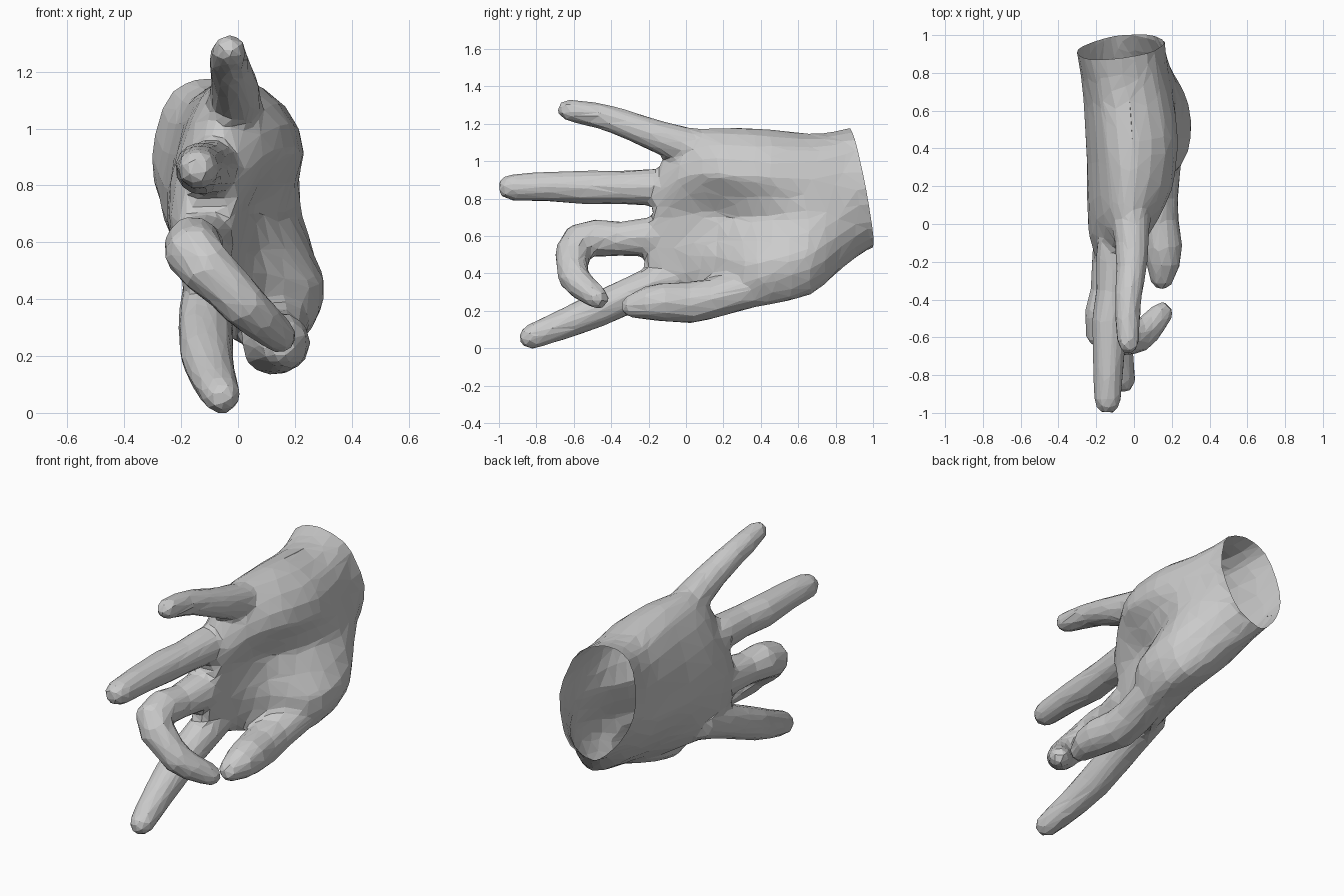
import bpy, bmesh
from mathutils import Vector
from math import cos, sin, pi

if "Cube" in bpy.data.objects:
    bpy.data.objects.remove(bpy.data.objects["Cube"])


def midpoints(pts, closed=False):
    """Insert a smooth spline midpoint between neighbouring points."""
    n, out = len(pts), []
    for i in range(n if closed else n - 1):
        at = (lambda k: pts[k % n]) if closed else (lambda k: pts[min(max(k, 0), n - 1)])
        out += [pts[i], (at(i) + at(i + 1)) * 0.5625 - (at(i - 1) + at(i + 2)) * 0.0625]
    return out if closed else out + [pts[-1]]


def loft(name, rings):
    """Skin a closed solid over equal-length rings."""
    bm = bmesh.new()
    vs = [[bm.verts.new(p) for p in r] for r in rings]
    n = len(rings[0])
    for a, b in zip(vs, vs[1:]):
        for i in range(n):
            j = (i + 1) % n
            bm.faces.new((a[i], a[j], b[j], b[i]))
    bm.faces.new(vs[0])
    bm.faces.new(vs[-1])
    bmesh.ops.recalc_face_normals(bm, faces=bm.faces)
    mesh = bpy.data.meshes.new(name)
    bm.to_mesh(mesh)
    bm.free()
    ob = bpy.data.objects.new(name, mesh)
    bpy.context.collection.objects.link(ob)
    return ob


def finger(name, path, sides=10):
    """Tube along (x, y, z, radius) points with a rounded tip."""
    pts = [Vector(p[:3]) for p in path]
    rad = [p[3] * 1.03 for p in path]
    d, r = (pts[-1] - pts[-2]).normalized(), rad[-1]
    tip = pts[-1]
    for along, scale in ((0.6, 0.85), (1.08, 0.42)):
        pts.append(tip + d * r * along)
        rad.append(r * scale)
    rings, u = [], Vector((1, 0, 0))
    for i, p in enumerate(pts):
        t = (pts[min(i + 1, len(pts) - 1)] - p).normalized() + (p - pts[max(i - 1, 0)]).normalized()
        t.normalize()
        u = (u - t * u.dot(t)).normalized()
        v = t.cross(u)
        rings.append([p + (u * cos(2 * pi * k / sides) + v * sin(2 * pi * k / sides)) * rad[i]
                      for k in range(sides)])
    return loft(name, rings)


def palm_ring(y0, y1, z0, z1, back, p1, p2, p3, low, arch):
    """Cross-section: thumb-side edge, palm side upward, then back of hand downward."""
    hi = (back + p3) / 2
    prof = [(0, low), (0.08, low + (p1 - low) * 0.7), (0.25, p1), (0.5, p2), (0.72, p3),
            (0.9, p3 * 0.72 + hi * 0.28), (1, hi + arch * 0.5), (0.94, back * 0.65 + hi * 0.35 + arch),
            (0.72, back + 0.012 + arch * 0.5), (0.47, back), (0.25, back * 0.75 + low * 0.25),
            (0.09, back * 0.4 + low * 0.6)]
    pts = [Vector((x, y0 + (y1 - y0) * t, z0 + (z1 - z0) * t)) for t, x in prof]
    return midpoints(pts, True)


# Palm and wrist (first section is surplus, trimmed later)
sections = [
    (1.13, 1.01, 0.55, 1.19, -0.31, 0.12, 0.16, 0.13, -0.08, 0),
    (1.00, 0.88, 0.54, 1.18, -0.305, 0.13, 0.165, 0.13, -0.08, 0),
    (0.83, 0.77, 0.42, 1.155, -0.28, 0.20, 0.19, 0.17, 0.04, 0),
    (0.67, 0.63, 0.285, 1.15, -0.265, 0.285, 0.22, 0.21, 0.16, 0.01),
    (0.46, 0.45, 0.235, 1.17, -0.255, 0.305, 0.17, 0.235, 0.18, 0.02),
    (0.31, 0.31, 0.21, 1.18, -0.25, 0.25, 0.11, 0.225, 0.14, 0.03),
    (0.15, 0.18, 0.25, 1.18, -0.25, 0.10, 0.05, 0.20, 0.0, 0.045),
    (0.00, 0.06, 0.28, 1.175, -0.245, 0.02, 0.03, 0.14, -0.09, 0.06),
    (-0.11, -0.04, 0.30, 1.12, -0.235, -0.01, 0.01, 0.08, -0.11, 0.07),
    (-0.23, -0.13, 0.38, 1.01, -0.20, -0.04, -0.02, 0.01, -0.12, 0.06),
]
rings = [palm_ring(*s) for s in sections]
rings = [list(r) for r in zip(*[midpoints(list(c)) for c in zip(*rings)])]
hand = loft("hand", rings)

# Fingers and thumb
parts = [
    finger("little_finger", [(-0.02, 0.22, 1.06, 0.09), (-0.015, 0.02, 1.078, 0.1), (-0.01, -0.12, 1.122, 0.09),
                             (-0.015, -0.25, 1.17, 0.08), (-0.03, -0.38, 1.22, 0.073),
                             (-0.035, -0.5, 1.25, 0.067), (-0.03, -0.62, 1.273, 0.06)]),
    finger("ring_finger", [(-0.09, 0.05, 0.86, 0.09), (-0.1, -0.18, 0.86, 0.1), (-0.11, -0.35, 0.86, 0.09),
                           (-0.13, -0.52, 0.86, 0.093), (-0.135, -0.75, 0.865, 0.08),
                           (-0.14, -0.925, 0.86, 0.073)]),
    finger("middle_finger", [(-0.11, 0.02, 0.6, 0.09), (-0.12, -0.2, 0.595, 0.106), (-0.14, -0.36, 0.585, 0.092),
                             (-0.16, -0.48, 0.59, 0.102), (-0.16, -0.57, 0.57, 0.103), (-0.11, -0.605, 0.51, 0.098),
                             (-0.03, -0.61, 0.435, 0.085), (0.02, -0.6, 0.38, 0.085),
                             (0.07, -0.56, 0.335, 0.077), (0.14, -0.48, 0.275, 0.064)]),
    finger("index_finger", [(-0.11, 0.05, 0.41, 0.09), (-0.11, -0.16, 0.345, 0.1), (-0.115, -0.32, 0.275, 0.096),
                            (-0.11, -0.48, 0.203, 0.094), (-0.09, -0.65, 0.13, 0.082),
                            (-0.06, -0.815, 0.066, 0.07)]),
    finger("thumb", [(0.15, 0.5, 0.37, 0.08), (0.145, 0.32, 0.315, 0.105), (0.125, 0.15, 0.268, 0.107),
                     (0.125, 0.02, 0.243, 0.112), (0.15, -0.12, 0.247, 0.105), (0.155, -0.21, 0.24, 0.092),
                     (0.15, -0.265, 0.23, 0.072)]),
]

# Join into one skin, blend the webs and creases, reduce to low-poly facets
for p in parts:
    m = hand.modifiers.new(p.name, 'BOOLEAN')
    m.operation, m.solver, m.object = 'UNION', 'EXACT', p
m = hand.modifiers.new("skin", 'REMESH')
m.mode, m.voxel_size, m.use_smooth_shade = 'VOXEL', 0.018, False
m = hand.modifiers.new("blend", 'SMOOTH')
m.factor, m.iterations = 0.5, 10
m = hand.modifiers.new("facets", 'DECIMATE')
m.ratio = 0.045
dg = bpy.context.evaluated_depsgraph_get()
mesh = bpy.data.meshes.new_from_object(hand.evaluated_get(dg))
hand.modifiers.clear()
hand.data = mesh
for p in parts:
    bpy.data.objects.remove(p)

# Open wrist, cut on a slant
bm = bmesh.new()
bm.from_mesh(mesh)
bmesh.ops.bisect_plane(bm, geom=bm.verts[:] + bm.edges[:] + bm.faces[:], plane_co=(-0.08, 0.935, 0.87),
                       plane_no=(-0.1, 1, 0.19), clear_outer=True)
bm.to_mesh(mesh)
bm.free()
